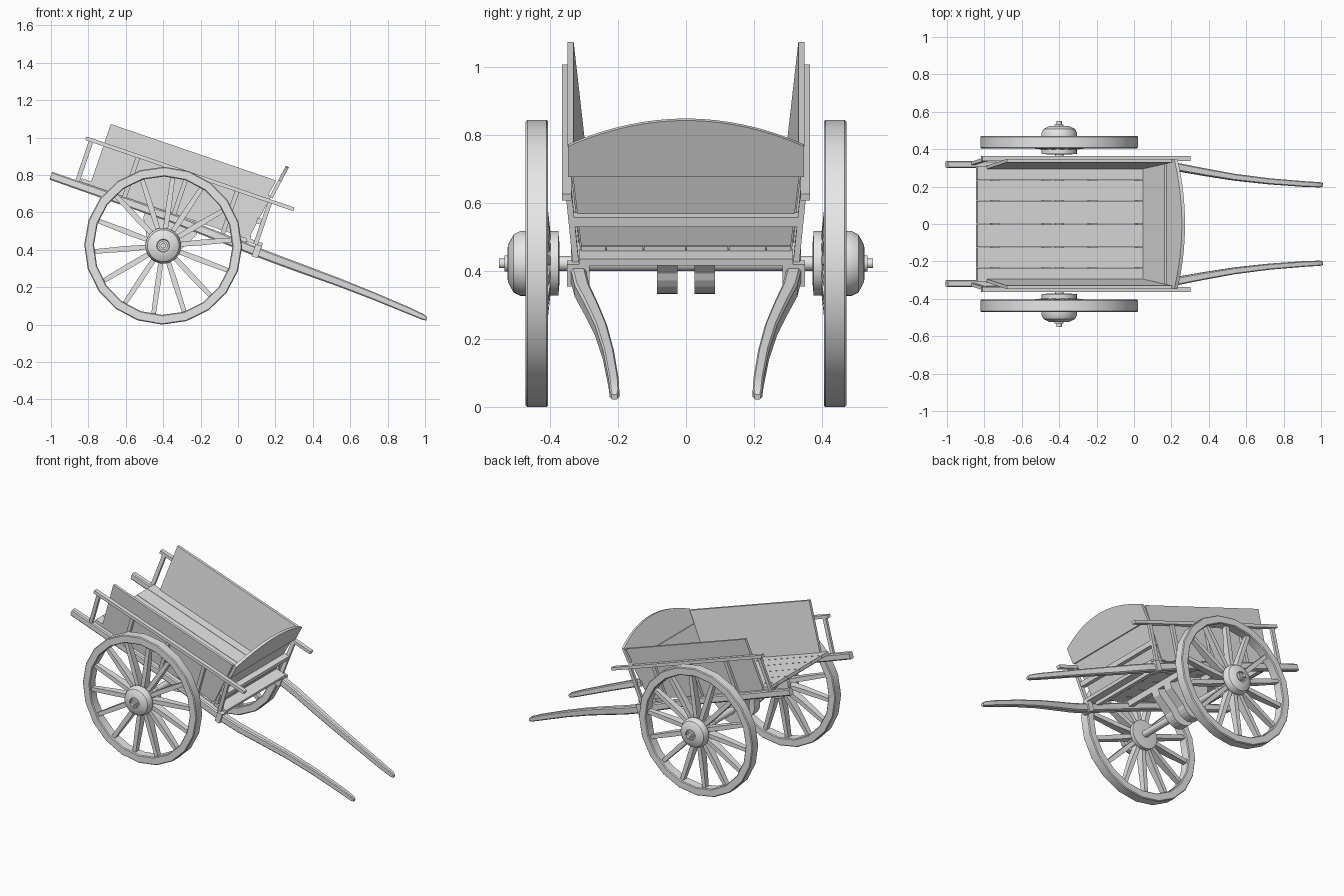
import bpy, bmesh, math
from mathutils import Matrix, Vector

cube = bpy.data.objects.get("Cube")
if cube:
    bpy.data.objects.remove(cube, do_unlink=True)

GREY = (0.8, 0.8, 0.8, 1)
mat = bpy.data.materials.new("plain grey")
mat.use_nodes = True
mat.diffuse_color = GREY
mat.node_tree.nodes["Principled BSDF"].inputs["Base Color"].default_value = GREY

# The cart is built level around its axle, then tipped forward onto its shafts
TILT = Matrix.Translation((-0.4, 0, 0.422)) @ Matrix.Rotation(math.radians(18.85), 4, 'Y')


def finish(name, bm, smooth=False):
    bmesh.ops.recalc_face_normals(bm, faces=bm.faces)
    bm.transform(TILT)
    mesh = bpy.data.meshes.new(name)
    bm.to_mesh(mesh)
    bm.free()
    obj = bpy.data.objects.new(name, mesh)
    bpy.context.collection.objects.link(obj)
    mesh.materials.append(mat)
    if smooth:
        bpy.ops.object.select_all(action='DESELECT')
        obj.select_set(True)
        bpy.context.view_layer.objects.active = obj
        bpy.ops.object.shade_smooth_by_angle(angle=math.radians(35))
    return obj


def skin(name, rings, loop=False, smooth=False):
    """Bridge equal rings of points; cap the ends unless they loop."""
    bm = bmesh.new()
    vs = [[bm.verts.new(p) for p in ring] for ring in rings]
    n = len(vs[0])
    pairs = list(zip(vs, vs[1:])) + ([(vs[-1], vs[0])] if loop else [])
    for a, b in pairs:
        for i in range(n):
            j = (i + 1) % n
            bm.faces.new((a[i], a[j], b[j], b[i]))
    if not loop:
        bm.faces.new(vs[0])
        bm.faces.new(vs[-1])
    return finish(name, bm, smooth)


def prism(name, pts, offset):
    """Extrude an outline by an offset."""
    off = Vector(offset)
    return skin(name, [[Vector(p) for p in pts], [Vector(p) + off for p in pts]])


def box(name, x, y, z):
    return prism(name, [(x[0], y[0], z[0]), (x[1], y[0], z[0]),
                        (x[1], y[0], z[1]), (x[0], y[0], z[1])], (0, y[1] - y[0], 0))


def lathe(name, profile, side, sides, loop=False):
    """Turn a (radius, y) profile round the axle."""
    rings = []
    for r, y in profile:
        angles = [2 * math.pi * i / sides for i in range(sides)]
        rings.append([(r * math.cos(a), side * y, r * math.sin(a)) for a in angles])
    return skin(name, rings, loop, True)


def side_y(z):
    """Outer face of the flared cart side at a given height."""
    return 0.312 + 0.036 * (z - 0.19) / 0.335


def head_x(z):
    """Leaning front board."""
    return 0.405 + 0.16 * (z - 0.19)


# Floor planks
edges = [-0.31, -0.235, -0.125, 0, 0.125, 0.235, 0.31]
for i, (a, b) in enumerate(zip(edges, edges[1:])):
    box(f"floor_plank_{i}", (-0.53, 0.43), (a + 0.0015, b - 0.0015), (0.18, 0.2))

# Cross beams beneath the floor
for i, x in enumerate((-0.42, -0.13, 0.13, 0.4)):
    box(f"floor_beam_{i}", (x - 0.02, x + 0.02), (-0.3, 0.3), (0.145, 0.18))

# Front board: lower panel, arched upper panel and cross rails
low, mid = 0.19, 0.44
prism("front_board_lower",
      [(head_x(z), s * (side_y(z) - 0.005), z) for s, z in ((-1, low), (1, low), (1, mid), (-1, mid))],
      (0.016, 0, 0))
arch = []
for i in range(17):
    t = 1 - i / 8
    z = 0.53 + 0.085 * (1 - t * t)
    arch.append((head_x(z) + 0.01, 0.347 * t, z))
prism("front_board_upper",
      [(head_x(0.43) + 0.01, -0.347, 0.43), (head_x(0.43) + 0.01, 0.347, 0.43)] + arch,
      (0.018, 0, 0))
box("front_cross_rail", (0.43, 0.475), (-0.335, 0.335), (0.275, 0.305))
box("front_sill", (0.41, 0.5), (-0.315, 0.315), (0.165, 0.185))

# Axle and its two rounded carrier blocks
lathe("axle", [(0.022, -0.41), (0.022, 0.41)], 1, 16)
for s in (-1, 1):
    curve = [(0.09 * math.cos(a), 0.09 * math.sin(a))
             for a in [math.pi + math.pi * i / 12 for i in range(13)]]
    outline = [(0.15, 0.11), (0.15, 0.18), (-0.15, 0.18), (-0.15, 0.11)]
    y = 0.025 if s > 0 else -0.085
    prism("axle_block", [(x, y, z) for x, z in curve + outline], (0, 0.06, 0))

HUB = [(0.06, 0.372), (0.095, 0.375), (0.095, 0.4), (0.078, 0.41), (0.078, 0.462),
       (0.096, 0.466), (0.096, 0.485), (0.085, 0.507), (0.055, 0.523), (0.035, 0.525),
       (0.032, 0.517), (0.024, 0.517), (0.024, 0.533), (0.014, 0.533), (0.014, 0.55)]
RIM = [(0.417, 0.405), (0.422, 0.41), (0.422, 0.466), (0.417, 0.471),
       (0.375, 0.471), (0.37, 0.466), (0.37, 0.41), (0.375, 0.405)]
SPOKES = 14

for s, tag in ((1, "back"), (-1, "front")):
    # Flared side panel
    top = 0.525
    prism(f"{tag}_side_panel",
          [(-0.475, s * (side_y(z) - d), z) for z, d in
           ((0.185, 0), (top, 0), (top, 0.02), (0.185, 0.02))], (0, 0, 0))
    panel = bpy.data.objects[f"{tag}_side_panel"]
    bpy.data.objects.remove(panel, do_unlink=True)
    outline = [(-0.475, 0.185), (head_x(0.185), 0.185), (head_x(top), top), (-0.475, top)]
    prism(f"{tag}_side_panel", [(x, s * side_y(z), z) for x, z in outline], (0, -s * 0.018, 0))

    # Side rail on slanted posts
    y = sorted((s * 0.336, s * 0.364))
    box(f"{tag}_side_rail", (-0.577, 0.598), y, (0.4, 0.42))
    for i, x in enumerate((-0.545, -0.28, 0, 0.28, 0.465)):
        prism(f"{tag}_rail_post_{i}",
              [(x - 0.012, s * 0.315, 0.165), (x + 0.012, s * 0.315, 0.165),
               (x + 0.012, s * 0.338, 0.405), (x - 0.012, s * 0.338, 0.405)], (0, s * 0.018, 0))

    # Long shaft, curving inward to a slim handle: x, y, z, half width, half height
    path = [(-0.689, 0.318, 0.16, 0.018, 0.022), (0, 0.318, 0.155, 0.02, 0.024),
            (0.5, 0.316, 0.13, 0.022, 0.025), (0.62, 0.305, 0.126, 0.022, 0.025),
            (0.78, 0.277, 0.122, 0.02, 0.024), (0.95, 0.25, 0.118, 0.018, 0.022),
            (1.15, 0.228, 0.109, 0.016, 0.02), (1.36, 0.213, 0.095, 0.015, 0.018),
            (1.44, 0.21, 0.088, 0.014, 0.015), (1.46, 0.21, 0.084, 0.009, 0.008)]
    rings = []
    for x, yc, z, w, h in path:
        c = 0.7
        corners = [(c, 1), (1, c), (1, -c), (c, -1), (-c, -1), (-1, -c), (-1, c), (-c, 1)]
        rings.append([(x, s * yc + a * w, z + b * h) for a, b in corners])
    skin(f"{tag}_shaft", rings, smooth=True)
    box(f"{tag}_shaft_strap", (0.465, 0.5), sorted((s * 0.283, s * 0.35)), (0.1, 0.168))

    # Wheel: rim, hub and tapered spokes
    lathe(f"{tag}_wheel_rim", RIM, s, 20, loop=True)
    lathe(f"{tag}_wheel_hub", HUB, s, 24)
    for k in range(SPOKES):
        turn = Matrix.Rotation(2 * math.pi * k / SPOKES + 0.26, 4, 'Y')
        rings = []
        for r, yc, w, d in ((0.06, 0.425, 0.012, 0.03), (0.2, 0.432, 0.015, 0.022),
                            (0.38, 0.438, 0.012, 0.016)):
            rings.append([turn @ Vector((a * w, s * yc + b * d, r))
                          for a, b in ((-1, -1), (1, -1), (1, 1), (-1, 1))])
        skin(f"{tag}_spoke_{k}", rings)
